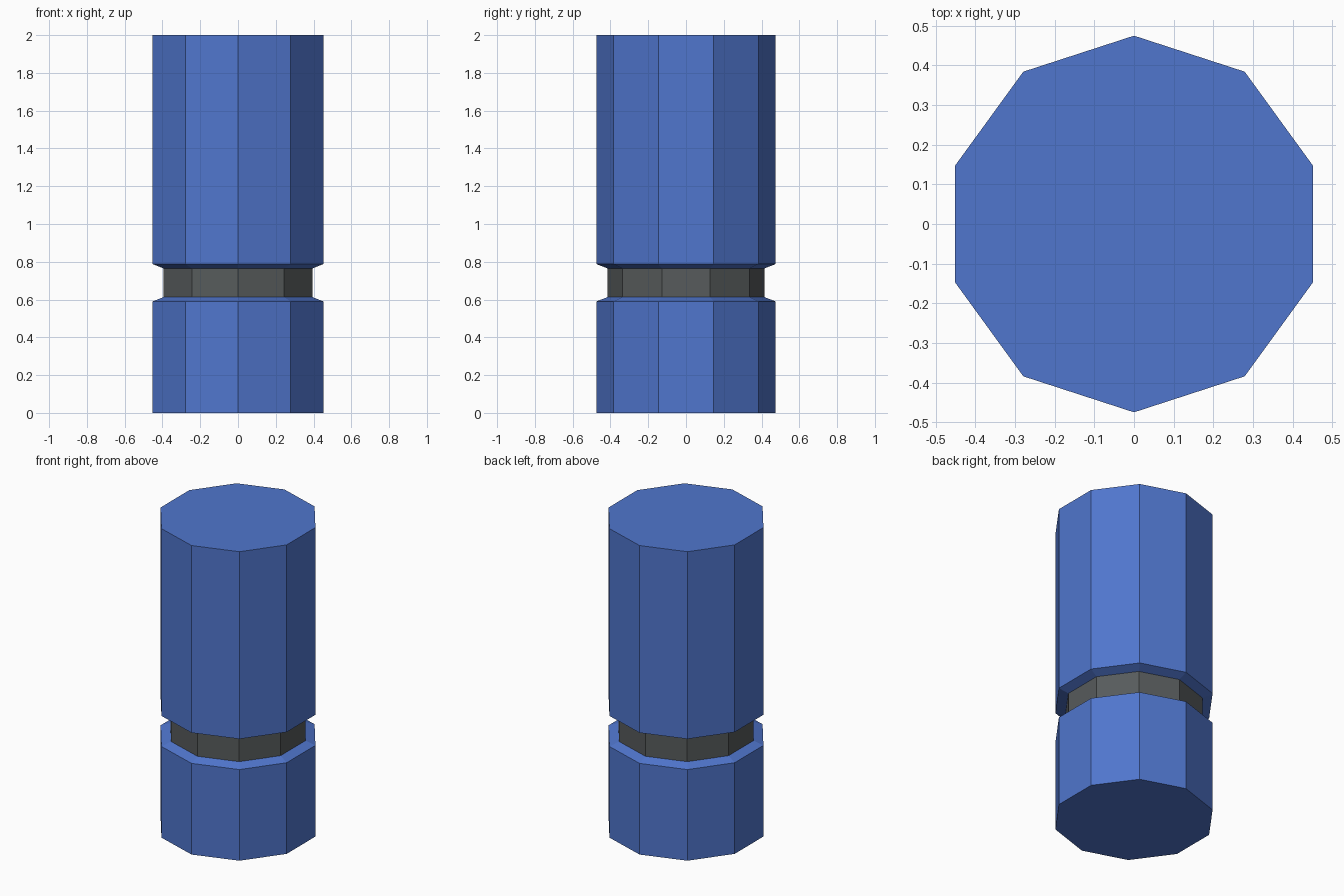
import bpy
import bmesh
from math import sin, cos, tau

cube = bpy.data.objects.get("Cube")
if cube:
    bpy.data.objects.remove(cube)

SIDES = 10
OUTER, INNER = 0.475, 0.415


def make_material(name, rgb):
    mat = bpy.data.materials.new(name)
    mat.use_nodes = True
    color = (*rgb, 1.0)
    mat.diffuse_color = color
    mat.node_tree.nodes["Principled BSDF"].inputs["Base Color"].default_value = color
    return mat


def make_prism(name, profile, mat):
    """Flat-sided closed solid from (radius, height) rings, bottom to top."""
    bm = bmesh.new()
    rings = []
    for radius, z in profile:
        angles = [tau * (i / SIDES + 0.25) for i in range(SIDES)]
        rings.append([bm.verts.new((radius * cos(a), radius * sin(a), z)) for a in angles])
    for low, high in zip(rings, rings[1:]):
        for i in range(SIDES):
            j = (i + 1) % SIDES
            bm.faces.new((low[i], low[j], high[j], high[i]))
    bm.faces.new(rings[0][::-1])
    bm.faces.new(rings[-1])
    mesh = bpy.data.meshes.new(name)
    bm.to_mesh(mesh)
    bm.free()
    mesh.materials.append(mat)
    obj = bpy.data.objects.new(name, mesh)
    bpy.context.collection.objects.link(obj)
    return obj


blue = make_material("blue", (0.08, 0.18, 0.61))
grey = make_material("dark grey", (0.095, 0.104, 0.106))

# Lower body with a chamfered top rim
make_prism("lower_body", [(OUTER, 0), (OUTER, 0.59), (INNER, 0.613)], blue)
# Recessed band between the two bodies
make_prism("groove_band", [(INNER, 0.613), (INNER, 0.765)], grey)
# Upper body with a chamfered bottom rim
make_prism("upper_body", [(INNER, 0.765), (OUTER, 0.788), (OUTER, 2)], blue)
